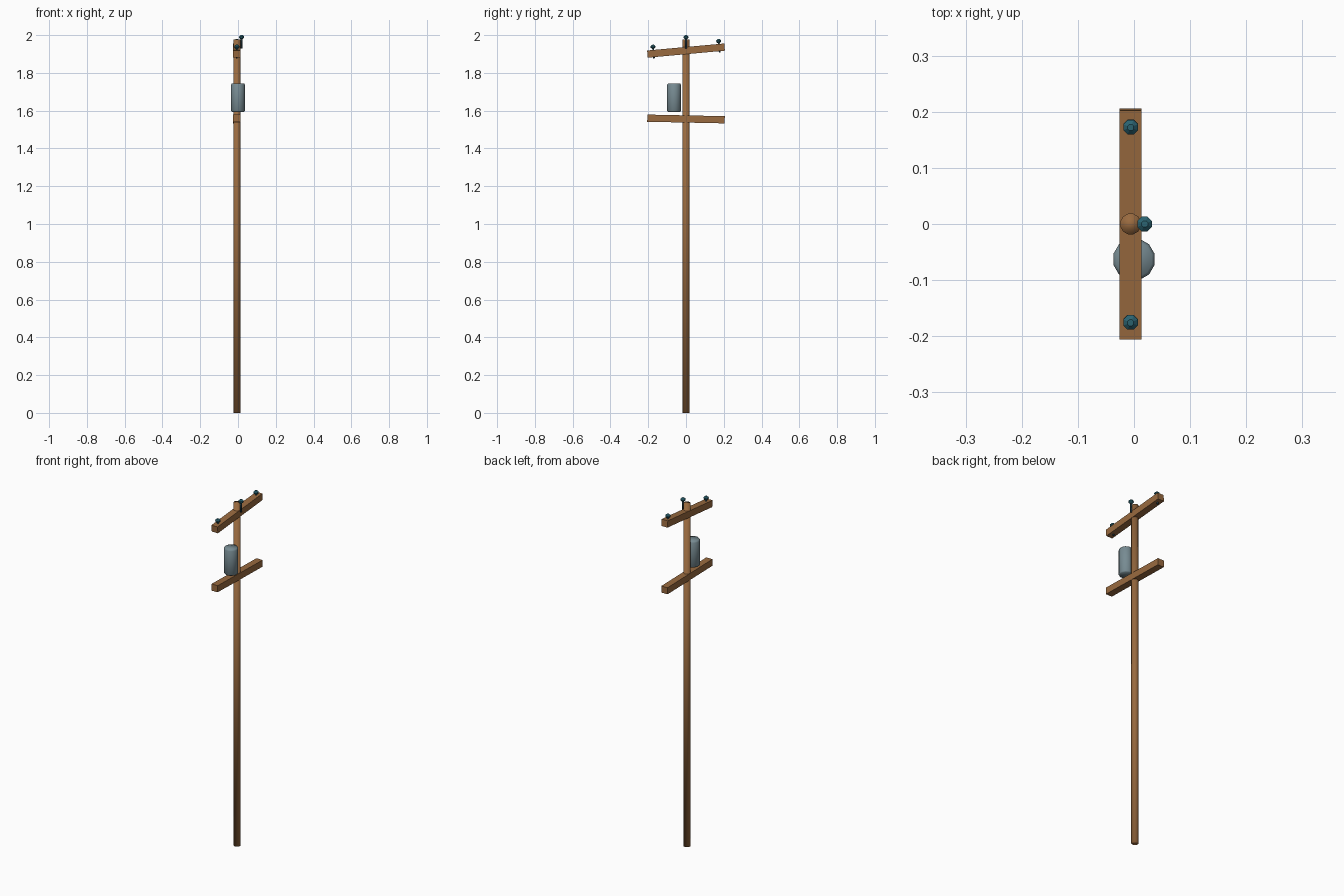
import bpy, math

if "Cube" in bpy.data.objects:
    bpy.data.objects.remove(bpy.data.objects["Cube"])

def material(name, rgb):
    m = bpy.data.materials.new(name)
    m.diffuse_color = (*rgb, 1)
    m.use_nodes = True
    m.node_tree.nodes["Principled BSDF"].inputs["Base Color"].default_value = m.diffuse_color
    return m

WOOD = material("brown wood", (0.32, 0.145, 0.05))
STEEL = material("blue grey steel", (0.185, 0.26, 0.29))
GLASS = material("teal glass", (0.025, 0.13, 0.17))
IRON = material("dark iron", (0.02, 0.05, 0.065))

POLE_X = -0.006

def lathe(name, profile, sides, loc, mat, smooth=True):
    """Closed solid from (radius, height) rings, turned around z."""
    verts, faces = [], []
    for r, z in profile:
        for i in range(sides):
            a = 2 * math.pi * (i + 0.5) / sides
            verts.append((r * math.cos(a), r * math.sin(a), z))
    for k in range(len(profile) - 1):
        for i in range(sides):
            j = (i + 1) % sides
            faces.append((k * sides + i, k * sides + j,
                          (k + 1) * sides + j, (k + 1) * sides + i))
    faces.append(tuple(reversed(range(sides))))
    faces.append(tuple(range((len(profile) - 1) * sides, len(profile) * sides)))
    me = bpy.data.meshes.new(name)
    me.from_pydata(verts, [], faces)
    me.materials.append(mat)
    me.polygons.foreach_set("use_smooth", [smooth] * len(faces))
    ob = bpy.data.objects.new(name, me)
    ob.location = loc
    bpy.context.collection.objects.link(ob)
    return ob

def crossarm(name, z, tilt):
    bpy.ops.mesh.primitive_cube_add(size=1, location=(POLE_X, 0, z),
                                    rotation=(math.radians(tilt), 0, 0))
    ob = bpy.context.object
    ob.name = name
    ob.scale = (0.039, 0.41, 0.038)
    ob.data.materials.append(WOOD)

def insulator(name, x, y, top, tilt=0):
    """Flared glass cap on a thin pin; the origin is the top of the cap."""
    cap = lathe(name + "_cap", [(0.007, -0.021), (0.014, -0.014), (0.014, -0.007),
                                (0.006, 0)], 8, (x, y, top), GLASS, False)
    pin = lathe(name + "_pin", [(0.005, -0.072), (0.005, -0.015)],
                8, (x, y, top), IRON)
    for ob in (cap, pin):
        ob.rotation_euler.x = math.radians(tilt)

# Pole and its two slightly crooked arms
lathe("pole", [(0.019, 0), (0.019, 1.976)], 12, (POLE_X, 0, 0), WOOD)
crossarm("upper_crossarm", 1.918, 5.2)
crossarm("lower_crossarm", 1.556, -1.2)

# Transformer can beside the pole
lathe("transformer", [(0.034, 1.594), (0.038, 1.599), (0.038, 1.737), (0.033, 1.745)],
      12, (0, -0.063, 0), STEEL)

# Insulators: one at the pole top, one at each end of the upper arm
insulator("pole_insulator", 0.019, 0, 2.0)
insulator("left_insulator", POLE_X, -0.176, 1.949, 5.2)
insulator("right_insulator", POLE_X, 0.172, 1.979, 5.2)
